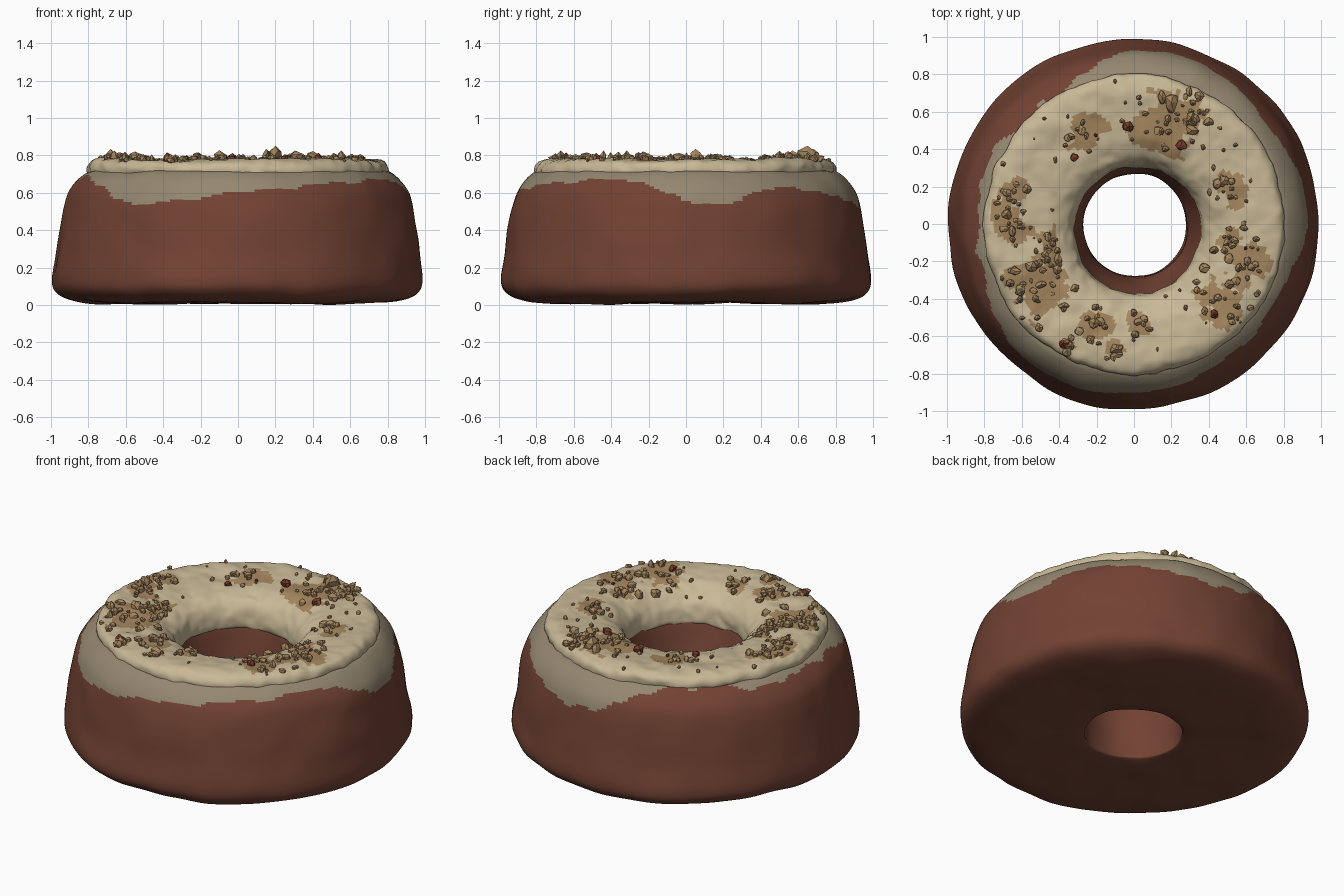
import bpy, bmesh, math, random
from mathutils import Vector, noise
from mathutils.bvhtree import BVHTree

random.seed(7)
if "Cube" in bpy.data.objects:
    bpy.data.objects.remove(bpy.data.objects["Cube"], do_unlink=True)


def material(name, rgb):
    m = bpy.data.materials.new(name)
    m.use_nodes = True
    m.diffuse_color = (*rgb, 1)
    bsdf = m.node_tree.nodes["Principled BSDF"]
    bsdf.inputs["Base Color"].default_value = (*rgb, 1)
    bsdf.inputs["Roughness"].default_value = 0.8
    return m


cake_brown = material("cake brown", (0.17, 0.055, 0.033))
thin_glaze = material("thin glaze", (0.30, 0.245, 0.165))
icing_cream = material("icing cream", (0.58, 0.48, 0.305))
nut_tan = material("nut tan", (0.37, 0.235, 0.11))
nut_red = material("nut red brown", (0.18, 0.045, 0.023))


def spline(points, steps):
    """Closed Catmull-Rom curve through (radius, height) in hundredths."""
    pts = [Vector(p) / 100 for p in points]
    out, n = [], len(pts)
    for i in range(n):
        a, b, c, d = (pts[(i + k) % n] for k in (-1, 0, 1, 2))
        for s in range(steps):
            t = s / steps
            out.append(0.5 * (2 * b + (c - a) * t + (2*a - 5*b + 4*c - d) * t**2
                              + (3*b - a - 3*c + d) * t**3))
    return out


def lathe(profile, segments, bumps):
    """Revolve a closed profile; the hole leans and the surface is bumpy."""
    bm = bmesh.new()
    rings = []
    for i in range(segments):
        a = math.tau * i / segments
        ring = []
        for r, z in profile:
            lean = max(0, min(1, (0.6 - r) / 0.2)) * z / 0.7
            p = Vector((r * math.cos(a) + 0.02 * lean,
                        r * math.sin(a) - 0.04 * lean, z))
            shift = Vector()
            for freq, amp in bumps:
                shift += noise.noise_vector(p * freq) * amp
            p += shift
            p.z = max(p.z, 0)
            ring.append(bm.verts.new(p))
        rings.append(ring)
    n = len(profile)
    for i in range(segments):
        a, b = rings[i], rings[(i + 1) % segments]
        for j in range(n):
            bm.faces.new((a[j], b[j], b[(j + 1) % n], a[(j + 1) % n]))
    bmesh.ops.recalc_face_normals(bm, faces=bm.faces)
    bm.normal_update()
    return bm


def finish(bm, name, mats, smooth=None):
    mesh = bpy.data.meshes.new(name)
    bm.to_mesh(mesh)
    bm.free()
    for m in mats:
        mesh.materials.append(m)
    obj = bpy.data.objects.new(name, mesh)
    bpy.context.collection.objects.link(obj)
    if smooth:
        bpy.ops.object.select_all(action='DESELECT')
        obj.select_set(True)
        bpy.context.view_layer.objects.active = obj
        bpy.ops.object.shade_smooth_by_angle(angle=math.radians(smooth))
    return obj


# Cake ring, with a glaze smear reaching down to a ragged edge
cake_profile = [(30, 2), (50, 1), (75, 1), (90, 3), (97, 7), (99, 14), (97, 28),
                (95, 43), (93, 54), (90, 62), (84, 69), (77, 72), (60, 72),
                (46, 70), (37, 62), (33, 50), (29, 30), (28, 7)]
# Lower edge of the smear, every 15 degrees from +x, in hundredths
smear_edge = [55, 54, 62, 63, 58, 53, 54, 67, 71, 71, 69, 69,
              70, 69, 65, 57, 54, 57, 60, 62, 65, 66, 67, 66]
bm = lathe(spline(cake_profile, 6), 200, [(2, 0.012), (5, 0.009)])
for f in bm.faces:
    c = f.calc_center_median()
    turn = math.atan2(c.y, c.x) / math.tau % 1 * 24
    k = int(turn) % 24
    edge = smear_edge[k] + (smear_edge[(k + 1) % 24] - smear_edge[k]) * (turn % 1)
    edge = edge / 100 + noise.noise(c * 9) * 0.03
    f.material_index = int(c.xy.length > 0.6 and c.z > edge)
finish(bm, "cake_ring", [cake_brown, thin_glaze], 50)

# Clusters of chopped nuts: x, y, radius in hundredths
clusters = [(15, 50, 18), (28, 58, 12), (-27, 48, 12), (-65, 2, 13), (-65, 18, 8),
            (-44, -13, 11), (-50, -36, 17), (-64, -31, 9), (-20, -54, 9),
            (3, -53, 7), (47, -42, 14), (60, -20, 13), (50, 20, 10), (50, -10, 9),
            (-11, -67, 6), (-36, -64, 5)]
clusters = [(Vector((x, y)) / 100, r / 100) for x, y, r in clusters]

# Icing cap, stained tan beneath the nut clusters
icing_profile = [(34, 56), (34, 62), (36, 68), (41, 73), (49, 765 / 10), (60, 775 / 10),
                 (70, 78), (77, 77), (80, 74), (80, 70), (78, 68), (60, 70),
                 (47, 68), (39, 60)]
bm = lathe(spline(icing_profile, 5), 220, [(3, 0.012), (8, 0.01), (18, 0.007)])
for f in bm.faces:
    c = f.calc_center_median()
    if f.normal.z > 0.5 and c.z > 0.74 and c.xy.length < 0.77:
        ragged = noise.noise(c * 11) * 0.6 + noise.noise(c * 25) * 0.4
        f.material_index = int(any((c.xy - p).length / r + ragged < 0.85
                                   for p, r in clusters))
surface = BVHTree.FromBMesh(bm)
finish(bm, "icing", [icing_cream, nut_tan], 60)

# Chopped nuts pressed into the icing
nuts = bmesh.new()


def add_nut(x, y, size, mat):
    hit = surface.ray_cast(Vector((x, y, 2)), Vector((0, 0, -1)))[0]
    if hit is None:
        return
    made = bmesh.ops.create_icosphere(nuts, subdivisions=1, radius=size)["verts"]
    stretch = Vector([random.uniform(0.7, 1.3) for _ in range(3)])
    for v in made:
        v.co = v.co * stretch * random.uniform(0.75, 1.25)
        v.co += hit + Vector((0, 0, size * 0.3))
    for f in {f for v in made for f in v.link_faces}:
        f.material_index = mat


for p, r in clusters:
    for _ in range(int(r * 120)):
        q = p + Vector((random.gauss(0, 0.5), random.gauss(0, 0.5))) * r
        if 0.42 < q.length < 0.78:
            add_nut(q.x, q.y, random.choice((0.012, 0.016, 0.02, 0.025)),
                    int(random.random() < 0.03))
# Loose crumbs over the rest of the icing
for _ in range(45):
    a, r = random.uniform(0, math.tau), random.uniform(0.42, 0.78)
    add_nut(r * math.cos(a), r * math.sin(a), random.uniform(0.008, 0.018), 0)
# Large and dark pieces
for x, y, size, mat in [(0.2, 0.65, 0.045, 0), (0.15, 0.68, 0.035, 0),
                        (-0.03, 0.52, 0.032, 1), (0.25, 0.42, 0.025, 1),
                        (0.43, -0.48, 0.025, 1), (-0.38, -0.64, 0.025, 1),
                        (0.31, 0.5, 0.03, 0), (-0.22, -0.53, 0.032, 0),
                        (-0.1, -0.67, 0.03, 0), (-0.55, -0.23, 0.032, 0)]:
    add_nut(x, y, size, mat)
finish(nuts, "chopped_nuts", [nut_tan, nut_red])
